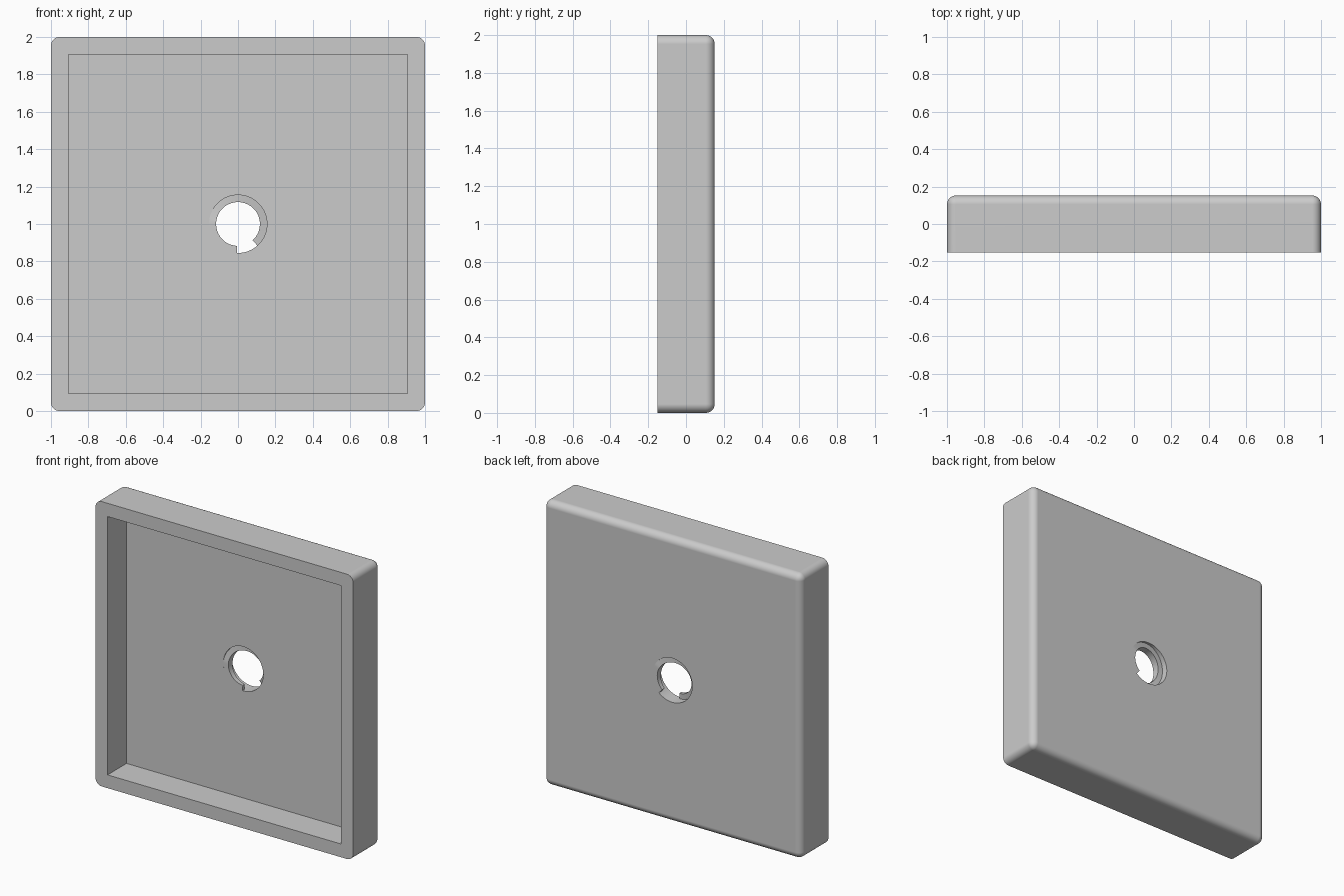
import bpy, bmesh
from math import sin, cos, radians
from mathutils import Matrix, Vector

HALF_DEPTH = 0.152
WALL = 0.093
FLOOR = HALF_DEPTH - WALL      # inner face of the back panel
HOLE_R, BORE_R = 0.155, 0.117
CENTRE = Vector((0, 0, 1))

if "Cube" in bpy.data.objects:
    bpy.data.objects.remove(bpy.data.objects["Cube"])

grey = bpy.data.materials.new("plain grey")
grey.use_nodes = True
grey.diffuse_color = (0.6, 0.6, 0.6, 1)
grey.node_tree.nodes["Principled BSDF"].inputs["Base Color"].default_value = (0.6, 0.6, 0.6, 1)


def make_object(name, bm):
    bmesh.ops.recalc_face_normals(bm, faces=bm.faces)
    mesh = bpy.data.meshes.new(name)
    bm.to_mesh(mesh)
    bm.free()
    mesh.materials.append(grey)
    obj = bpy.data.objects.new(name, mesh)
    bpy.context.collection.objects.link(obj)
    return obj


def box(size, y0, y1):
    bm = bmesh.new()
    place = Matrix.Translation(CENTRE + Vector((0, (y0 + y1) / 2, 0)))
    bmesh.ops.create_cube(bm, size=1, matrix=place @ Matrix.Diagonal((size, y1 - y0, size, 1)))
    return bm


def select(obj):
    bpy.ops.object.select_all(action="DESELECT")
    obj.select_set(True)
    bpy.context.view_layer.objects.active = obj


def cut(target, cutter):
    cutter.hide_render = True
    mod = target.modifiers.new("cut", "BOOLEAN")
    mod.operation, mod.solver, mod.object = "DIFFERENCE", "EXACT", cutter
    select(target)
    bpy.ops.object.modifier_apply(modifier=mod.name)
    bpy.data.objects.remove(cutter)


# Square tray: every edge rounded except the open front rim
bm = box(2, -HALF_DEPTH, HALF_DEPTH)
rounded = [e for e in bm.edges if any(v.co.y > 0 for v in e.verts)]
bmesh.ops.bevel(bm, geom=rounded, offset=0.047, segments=8, profile=0.5, affect="EDGES")
tray = make_object("tray", bm)

# Hollow the front
cut(tray, make_object("cavity_cutter", box(2 * (1 - WALL), -0.3, FLOOR)))

# Round hole through the back panel
bm = bmesh.new()
bmesh.ops.create_cone(bm, cap_ends=True, segments=64, radius1=HOLE_R, radius2=HOLE_R, depth=0.4,
                      matrix=Matrix.Translation(CENTRE + Vector((0, 0.1, 0))) @ Matrix.Rotation(radians(90), 4, "X"))
cut(tray, make_object("hole_cutter", bm))

# Helical thread ridge in the hole, flush with each panel face at its ends
START, END, STEPS = -48, 268, 64
SLOPE = 0.0003
bm = bmesh.new()
rings = []
for i in range(STEPS + 1):
    deg = START + (END - START) * i / STEPS
    front = max(FLOOR, FLOOR + SLOPE * (175 - deg))
    back = min(HALF_DEPTH, HALF_DEPTH - SLOPE * (deg - 30))
    a = radians(deg)
    rings.append([bm.verts.new(CENTRE + Vector((r * cos(a), y, r * sin(a))))
                  for r, y in ((BORE_R, front), (HOLE_R, front), (HOLE_R, back), (BORE_R, back))])
for a, b in zip(rings, rings[1:]):
    for k in range(4):
        n = (k + 1) % 4
        bm.faces.new((a[k], a[n], b[n], b[k]))
bm.faces.new(rings[0])
bm.faces.new(rings[-1])
thread = make_object("thread_ridge", bm)

# Smooth the rounded parts, keep the flats flat
for obj in (tray, thread):
    select(obj)
    bpy.ops.object.shade_smooth_by_angle(angle=radians(30))
    obj.modifiers.new("flat faces", "WEIGHTED_NORMAL").keep_sharp = True
